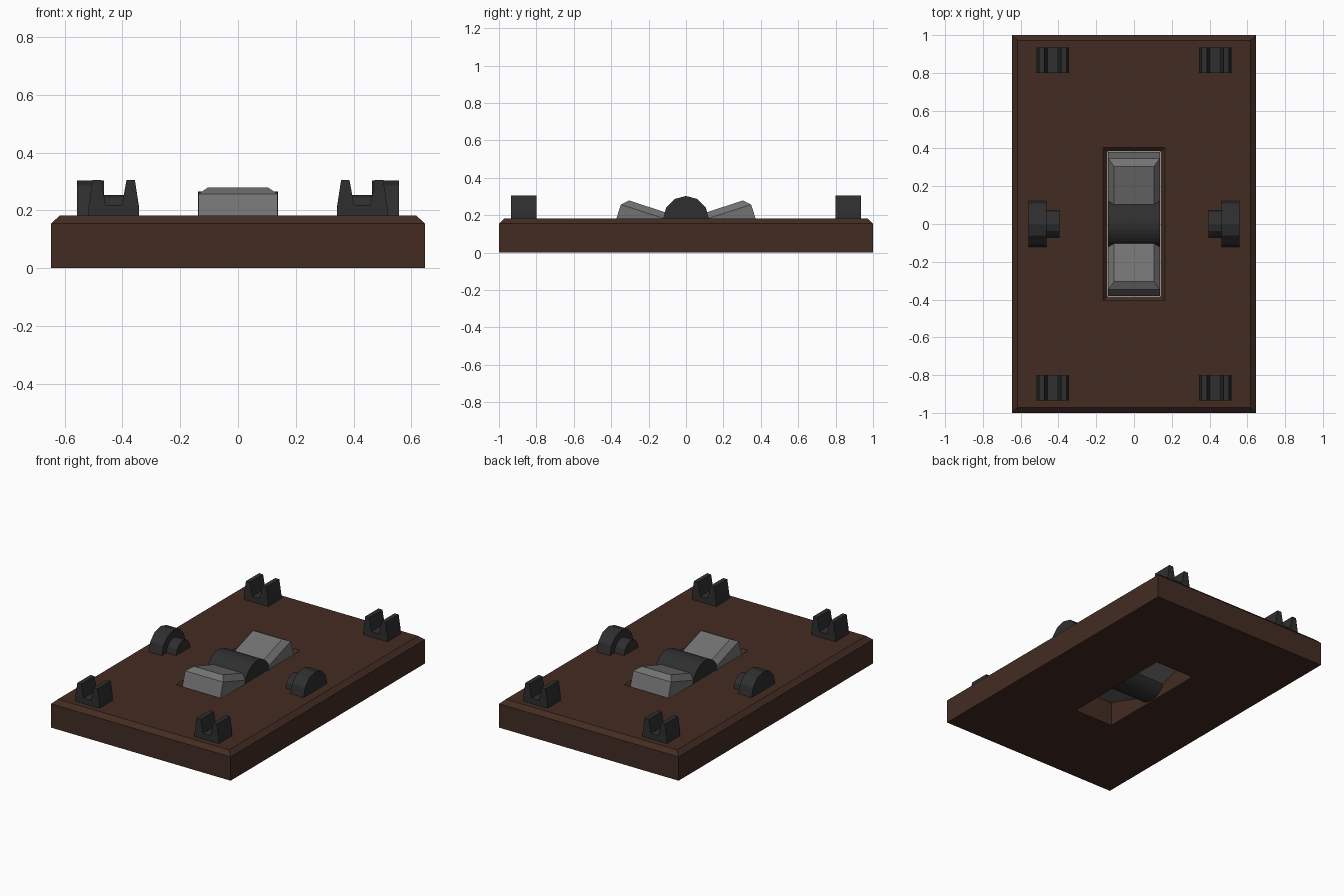
import bpy, bmesh
from math import sin, cos, pi, radians

if "Cube" in bpy.data.objects:
    bpy.data.objects.remove(bpy.data.objects["Cube"])


def material(name, r, g, b):
    m = bpy.data.materials.new(name)
    m.diffuse_color = (r, g, b, 1)
    m.use_nodes = True
    m.node_tree.nodes["Principled BSDF"].inputs["Base Color"].default_value = m.diffuse_color
    return m


BROWN = material("brown", 0.055, 0.025, 0.016)
DARK = material("dark", 0.028, 0.028, 0.028)
GREY = material("grey", 0.17, 0.17, 0.17)


def loft(name, loops, mat, closed=False, mirror=None):
    """Skin matching point loops; cap the ends or join last loop to first."""
    bm = bmesh.new()
    rings = [[bm.verts.new(p) for p in loop] for loop in loops]
    pairs = list(zip(rings, rings[1:]))
    if closed:
        pairs.append((rings[-1], rings[0]))
    else:
        bm.faces.new(rings[0])
        bm.faces.new(rings[-1])
    n = len(rings[0])
    for a, b in pairs:
        for i in range(n):
            j = (i + 1) % n
            bm.faces.new((a[i], a[j], b[j], b[i]))
    bmesh.ops.recalc_face_normals(bm, faces=bm.faces)
    me = bpy.data.meshes.new(name)
    bm.to_mesh(me)
    bm.free()
    me.materials.append(mat)
    ob = bpy.data.objects.new(name, me)
    bpy.context.collection.objects.link(ob)
    if mirror:
        mod = ob.modifiers.new("mirror", 'MIRROR')
        mod.use_axis = mirror
        mod.use_mirror_merge = False
    return ob


def rect(hx, hy, z):
    return [(-hx, -hy, z), (hx, -hy, z), (hx, hy, z), (-hx, hy, z)]


def arc(r, zc, n, sweep):
    """Points (y, z) along an arc of n segments."""
    m = n if sweep >= 2 * pi else n + 1
    return [(r * cos(sweep * i / n), zc + r * sin(sweep * i / n)) for i in range(m)]


def along_x(profile, x0, x1):
    return [[(x, y, z) for y, z in profile] for x in (x0, x1)]


# Base plate with chamfered rim and chamfered through slot
loft("base_plate", [rect(0.647, 1, 0), rect(0.647, 1, 0.155), rect(0.617, 0.972, 0.182),
                    rect(0.164, 0.405, 0.182), rect(0.141, 0.383, 0.158),
                    rect(0.141, 0.383, 0)], BROWN, closed=True)

# Rocker barrel in the slot
loft("rocker_barrel", along_x(arc(0.13, 0.135, 32, 2 * pi), -0.1385, 0.1385), DARK)

# Tilted rocker paddles with chamfered tops
A = radians(18)


def paddle_loop(hx, u0, u1, h):
    def place(x, u):
        return (x, 0.348 + u * cos(A) - h * sin(A), 0.257 + u * sin(A) + h * cos(A))
    return [place(-hx, u0), place(hx, u0), place(hx, u1), place(-hx, u1)]


loft("rocker_paddles", [paddle_loop(0.137, -0.31, 0, -0.105),
                        paddle_loop(0.137, -0.31, 0, 0),
                        paddle_loop(0.105, -0.29, -0.034, 0.034)],
     GREY, mirror=(False, True, False))

# Stepped half-round side knobs
for name, r, x0, x1 in (("side_knob", 0.122, 0.464, 0.558),
                        ("side_knob_hub", 0.073, 0.395, 0.468)):
    loft(name, along_x(arc(r, 0.181, 6, pi), x0, x1), DARK, mirror=(True, False, False))

# Forked corner clips
half = [(0.087, 0.175), (0.087, 0.215), (0.073, 0.305), (0.044, 0.305), (0.028, 0.218)]
fork = half + [(-x, z) for x, z in reversed(half)]
loft("corner_clips", [[(0.43 + x, y, z) for x, z in fork] for y in (0.80, 0.935)],
     DARK, mirror=(True, True, False))
